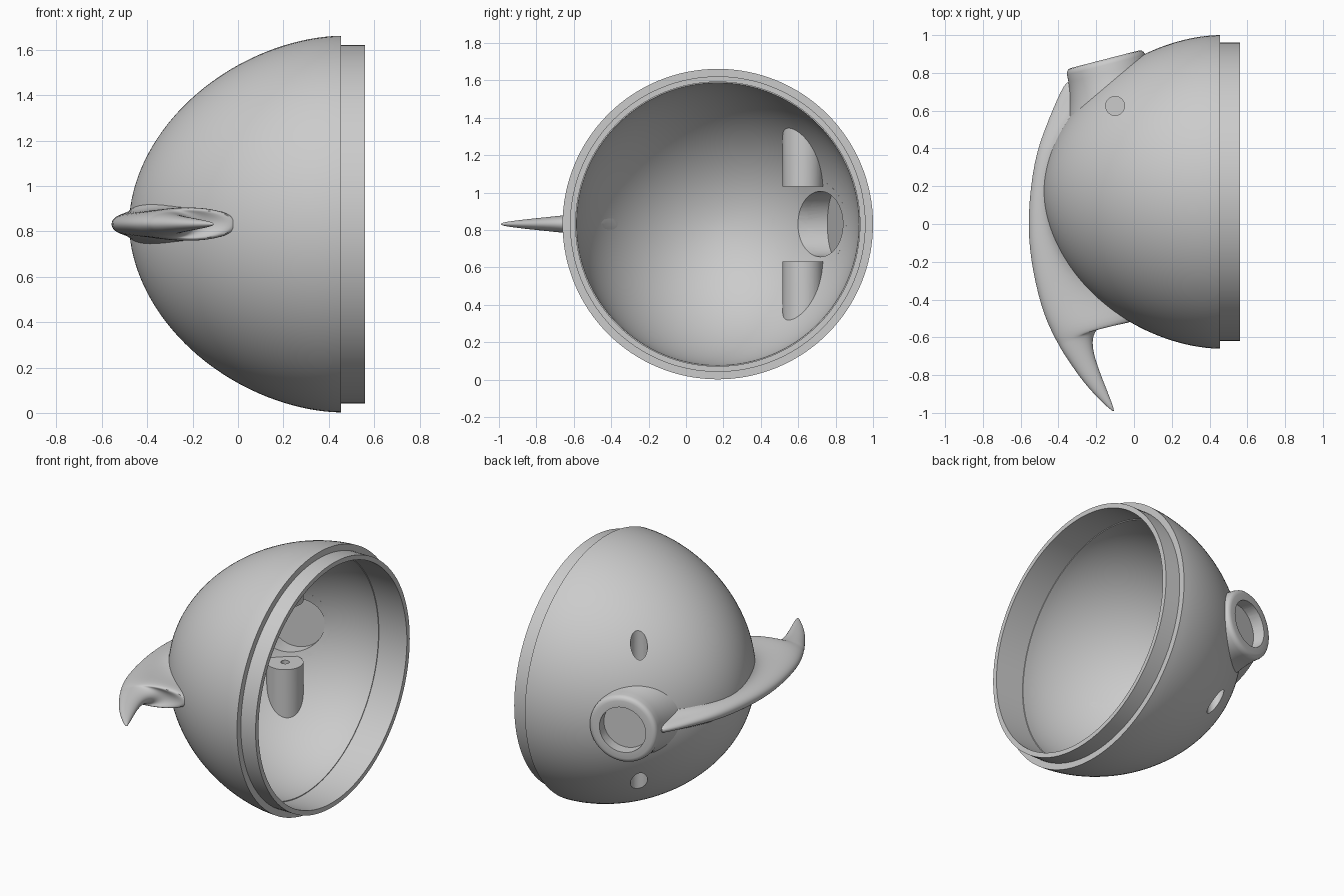
import bpy, bmesh, math
from mathutils import Vector, Matrix

cube = bpy.data.objects.get("Cube")
if cube:
    bpy.data.objects.remove(cube, do_unlink=True)

grey = bpy.data.materials.new("plain_grey")
grey.use_nodes = True
GREY = (0.6, 0.6, 0.6, 1)
grey.diffuse_color = GREY
grey.node_tree.nodes["Principled BSDF"].inputs["Base Color"].default_value = GREY

MID_Y, MID_Z = 0.17, 0.832
SHELL = Matrix.Translation((0, MID_Y, MID_Z)) @ Matrix.Rotation(math.pi / 2, 4, 'Y')
FACE = Vector((-0.155, 0.872, MID_Z))
PORT = Matrix.Translation(FACE) @ Vector((-0.25, 0.97, 0)).to_track_quat('Z', 'Y').to_matrix().to_4x4()


def make(name, bm, matrix=Matrix()):
    bmesh.ops.remove_doubles(bm, verts=bm.verts, dist=1e-5)
    bmesh.ops.recalc_face_normals(bm, faces=bm.faces)
    bm.transform(matrix)
    mesh = bpy.data.meshes.new(name)
    bm.to_mesh(mesh)
    bm.free()
    mesh.materials.append(grey)
    obj = bpy.data.objects.new(name, mesh)
    bpy.context.collection.objects.link(obj)
    return obj


def lathe(name, profile, matrix, steps=96):
    """Spin (radius, height) points round the local z axis."""
    bm = bmesh.new()
    vs = [bm.verts.new((r, 0, h)) for r, h in profile]
    es = [bm.edges.new(pair) for pair in zip(vs, vs[1:])]
    bmesh.ops.spin(bm, geom=vs + es, cent=(0, 0, 0), axis=(0, 0, 1),
                   angle=math.tau, steps=steps, use_merge=True)
    return make(name, bm, matrix)


def rod(name, radius, low, high, matrix):
    return lathe(name, [(0, low), (radius, low), (radius, high), (0, high)], matrix, 48)


def apply_all(obj):
    graph = bpy.context.evaluated_depsgraph_get()
    mesh = bpy.data.meshes.new_from_object(obj.evaluated_get(graph))
    obj.modifiers.clear()
    obj.data = mesh


def carve(obj, cutter, operation='DIFFERENCE'):
    mod = obj.modifiers.new("carve", 'BOOLEAN')
    mod.operation, mod.object, mod.solver = operation, cutter, 'EXACT'
    apply_all(obj)


def dome(start, length, radius, count=40):
    """Blunt egg curve from the wide end to the pole."""
    pts = []
    for i in range(count + 1):
        u = math.sin(i / count * math.pi / 2)
        r = radius * max(0, 1 - u ** 1.8) ** 0.53 if i < count else 0
        pts.append((r, start - length * u))
    return pts


# Hollow half-egg shell with a stepped joining lip
outside = dome(0.455, 0.935, 0.83)
inside = dome(0.36, 0.79, 0.755)
shell = lathe("egg_shell", outside[::-1] + [(0.79, 0.455), (0.79, 0.56), (0.76, 0.56), (0.76, 0.36)]
              + inside, SHELL, 128)

# Helper solids used for trimming
cavity = lathe("cavity_cutter", [(0, 0.7), (0.755, 0.7)] + inside, SHELL)
envelope = lathe("envelope_cutter", [(0, 0.455)] + dome(0.455, 0.92, 0.815), SHELL)
port_bore = rod("port_bore_cutter", 0.145, -0.45, 0.1, PORT)
port_recess = rod("port_recess_cutter", 0.175, -0.4, -0.075, PORT)
helpers = [cavity, envelope, port_bore, port_recess]

# Raised round port with a flared neck
port = lathe("port_ring", [(0, 0), (0.185, 0), (0.2, -0.004), (0.21, -0.014), (0.214, -0.03),
                           (0.216, -0.07), (0.224, -0.12), (0.236, -0.17), (0.255, -0.23),
                           (0.28, -0.29), (0.3, -0.36), (0, -0.36)], PORT)
carve(port, cavity)


# Curved fin: outer edge, inner edge, half thickness, root flare, root blend
FIN = [
    ((-.34, .77), (-.30, .67), .03, .06, 1),
    ((-.38, .73), (-.28, .60), .03, .07, 1),
    ((-.475, .5), (-.38, .48), .035, .07, 1),
    ((-.53, .34), (-.44, .30), .04, .07, 1),
    ((-.565, .05), (-.45, .07), .045, .07, 1),
    ((-.552, -.19), (-.38, -.14), .05, .06, 1),
    ((-.492, -.45), (-.24, -.32), .06, .04, .7),
    ((-.445, -.56), (.03, -.49), .08, 0, 0),
    ((-.42, -.61), (-.02, -.53), .07, 0, 0),
    ((-.40, -.64), (-.13, -.52), .06, 0, 0),
    ((-.385, -.67), (-.2, -.55), .053, 0, 0),
    ((-.35, -.72), (-.225, -.62), .046, 0, 0),
    ((-.29, -.81), (-.205, -.72), .036, 0, 0),
    ((-.21, -.905), (-.155, -.85), .024, 0, 0),
    ((-.108, -1), (-.1, -.99), .008, 0, 0),
]
STATIONS = [0.03, 0.12, 0.28, 0.5, 0.72, 0.88, 0.97]


def fin_section(outer, inner, half, flare, blend):
    a, b = Vector((*outer, MID_Z)), Vector((*inner, MID_Z))
    side = []
    for s in STATIONS:
        w = math.sqrt(1 - (2 * s - 1) ** 2)
        if s > 0.5:
            w += (1 - w) * blend
        side.append((s, w * half + flare * s ** 4))
    loop = [(0, 0)] + side + [(1, 0)] + [(s, -w) for s, w in reversed(side)]
    return [a.lerp(b, s) + Vector((0, 0, w)) for s, w in loop]


bm = bmesh.new()
rings = [[bm.verts.new(p) for p in fin_section(*row)] for row in FIN]
for near, far in zip(rings, rings[1:]):
    for i in range(len(near)):
        j = (i + 1) % len(near)
        bm.faces.new((near[i], near[j], far[j], far[i]))
bm.faces.new(rings[0])
bm.faces.new(rings[-1])
fin = make("curved_fin", bm)
fin.modifiers.new("smooth", 'SUBSURF').levels = 2
apply_all(fin)
carve(fin, cavity)

# Screw posts inside, above and below, with counterbored holes
parts = [shell, port, fin]
for name, flip in (("upper", 1), ("lower", -1)):
    place = Matrix.Translation((-0.1, 0.625, MID_Z)) @ Matrix.Diagonal((1, 1, flip, 1))
    post = rod(name + "_screw_post", 0.108, 0.2, 0.7, place)
    carve(post, envelope, 'INTERSECT')
    cutters = [rod(name + "_screw_hole_cutter", 0.025, 0.1, 0.9, place),
               rod(name + "_counterbore_cutter", 0.05, 0.27, 0.9, place)]
    for cutter in cutters:
        # Mirrored placement turns faces inward, so set them outward again
        for obj in (cutter, post):
            tidy = bmesh.new()
            tidy.from_mesh(obj.data)
            bmesh.ops.recalc_face_normals(tidy, faces=tidy.faces)
            tidy.to_mesh(obj.data)
            tidy.free()
        carve(post, cutter)
        carve(shell, cutter)
    helpers += cutters
    parts.append(post)

# Open the port through shell, ring and fin
for obj in (shell, port, fin):
    carve(obj, port_bore)
    carve(obj, port_recess)

for obj in helpers:
    bpy.data.objects.remove(obj, do_unlink=True)

bpy.ops.object.select_all(action='DESELECT')
for obj in parts:
    obj.select_set(True)
bpy.context.view_layer.objects.active = shell
bpy.ops.object.shade_smooth_by_angle(angle=math.radians(35))
